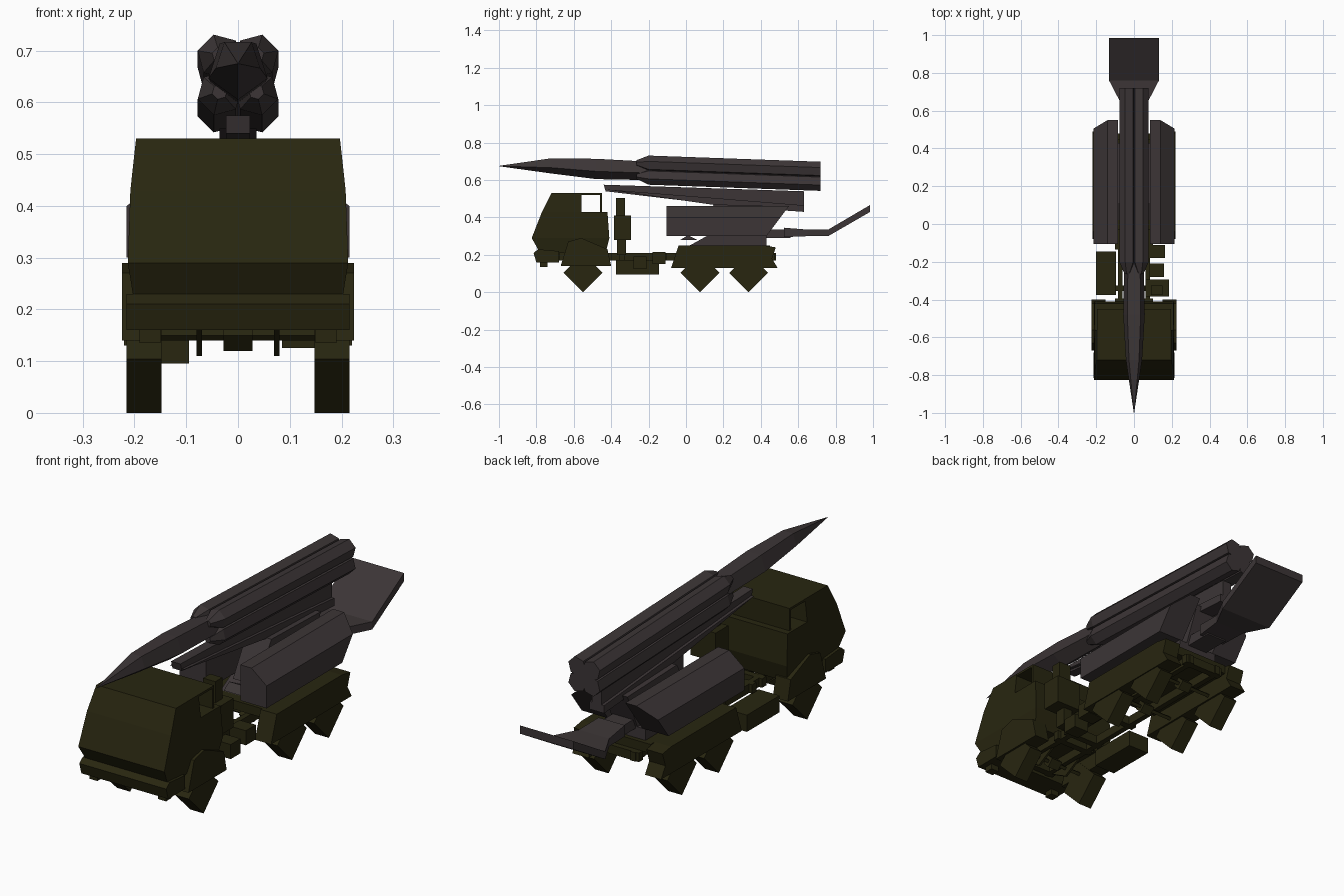
import bpy, bmesh, math

cube = bpy.data.objects.get("Cube")
if cube:
    bpy.data.objects.remove(cube, do_unlink=True)


def material(name, red, green, blue):
    mat = bpy.data.materials.new(name)
    mat.use_nodes = True
    colour = (red, green, blue, 1)
    mat.diffuse_color = colour
    mat.node_tree.nodes["Principled BSDF"].inputs["Base Color"].default_value = colour
    return mat


OLIVE = material("dark olive", .021, .019, .005)
GREY = material("warm grey", .045, .036, .037)

# Shared levels and half widths
HUB, FRAME, DECK, SILL, WAIST, ROOF = .104, .17, .25, .3, .43, .53
BODY_SIDE, TYRE_INNER, FRAME_SIDE = .215, .148, .085


def loft(name, rings, mat):
    """Skin matching rings of points and cap both ends."""
    bm = bmesh.new()
    rows = [[bm.verts.new(point) for point in ring] for ring in rings]
    for near, far in zip(rows, rows[1:]):
        for i in range(len(near)):
            bm.faces.new((near[i - 1], near[i], far[i], far[i - 1]))
    bm.faces.new(rows[0])
    bm.faces.new(rows[-1])
    bmesh.ops.recalc_face_normals(bm, faces=bm.faces)
    mesh = bpy.data.meshes.new(name)
    bm.to_mesh(mesh)
    bm.free()
    mesh.materials.append(mat)
    ob = bpy.data.objects.new(name, mesh)
    bpy.context.collection.objects.link(ob)


def slab(name, profile, left, right, mat=OLIVE):
    """Extrude a (y, z) side profile between two x positions."""
    loft(name, [[(x, y, z) for y, z in profile] for x in (left, right)], mat)


def central(name, profile, half_width, mat=OLIVE):
    slab(name, profile, -half_width, half_width, mat)


def pair(name, profile, inner, outer, mat=OLIVE):
    for side, sign in (("left", 1), ("right", -1)):
        slab(f"{side}_{name}", profile, sign * inner, sign * outer, mat)


def rect(back, front, low, high):
    return [(back, low), (front, low), (front, high), (back, high)]


def diamond(y, z, radius):
    return [(y - radius, z), (y, z - radius), (y + radius, z), (y, z + radius)]


def stack(name, rows):
    """Loft horizontal rectangles given as (z, half width, front, back)."""
    loft(name, [[(-w, front, z), (w, front, z), (w, back, z), (-w, back, z)]
                for z, w, front, back in rows], OLIVE)


def ring(sides, radius, y, x, z, turn):
    """Regular polygon facing along y, turned by an angle in radians."""
    angles = [turn + math.tau * i / sides for i in range(sides)]
    return [(x + radius * math.cos(a), y, z + radius * math.sin(a)) for a in angles]


# Cab with a raked windscreen and open rear side windows
stack("cab_lower", [(.21, .2, -.78, -.43), (.29, .213, -.825, -.41),
                    (WAIST, .208, -.77, -.42)])
stack("cab_upper", [(WAIST, .208, -.77, -.56), (ROOF, .197, -.72, -.56)])
central("cab_roof", rect(-.72, -.45, ROOF - .01, ROOF), .197)
central("cab_back_wall", rect(-.46, -.45, WAIST, ROOF), .197)
central("bumper", [(-.8, .16), (-.815, .21), (-.79, .23), (-.68, .22), (-.68, .16)],
        BODY_SIDE)
pair("bumper_foot", rect(-.78, -.74, .135, FRAME), .15, .19)
pair("front_wing", [(-.67, .14), (-.63, .27), (-.56, .29), (-.42, .23), (-.4, .14)],
     .15, .224)

# Four-sided wheels, axles and differentials
for label, y in (("front", -.55), ("middle", .075), ("rear", .335)):
    pair(f"{label}_wheel", diamond(y, HUB, HUB), TYRE_INNER, BODY_SIDE)
    central(f"{label}_axle", diamond(y, .15, .01), TYRE_INNER)
    central(f"{label}_differential", diamond(y, .15, .03), .028)
pair("front_spring", [(-.64, .16), (-.55, .11), (-.46, .16)], .07, .08)

# Mudguards over both back axles
pair("rear_mudguard", [(-.08, .13), (-.04, DECK), (.42, DECK), (.48, .24), (.46, .18),
                       (.49, .13)], .14, .22)

# Chassis and the equipment hung on it
pair("chassis_rail", rect(-.72, .48, FRAME, .21), .06, FRAME_SIDE)
for number, y in enumerate((-.66, -.41, -.34, -.12, .46)):
    central(f"cross_member_{number}", rect(y - .015, y + .015, FRAME, .21), .1)
central("rear_deck", rect(-.03, .45, .21, DECK), .14)
slab("fuel_tank", rect(-.375, -.145, .095, FRAME), -.2, -.095)
slab("battery_box", rect(-.28, -.21, .125, .19), FRAME_SIDE, .16)
slab("tool_box", rect(-.18, -.11, .15, .215), FRAME_SIDE, .165)
slab("intake_box", rect(-.385, -.295, .28, .41), .06, .185)
slab("intake_stack", rect(-.375, -.325, .41, .505), .09, .15)
slab("intake_support", rect(-.37, -.32, .2, .28), FRAME_SIDE, .13)

# Turntable and launcher column
central("turntable", [(.02, DECK), (.11, SILL), (WAIST, SILL), (WAIST, DECK)], .1, GREY)
central("launcher_column", [(.05, SILL), (.15, .47), (.5, .46), (WAIST, SILL)], .06, GREY)
central("turntable_nose", [(-.03, .28), (.01, .305), (.06, .28)], .05, GREY)

# Side lockers: bevelled outer shoulder and raked back end
LOCKER = [(FRAME_SIDE, SILL), (BODY_SIDE, SILL), (BODY_SIDE, .4), (.14, .46),
          (FRAME_SIDE, .46)]
for side, sign in (("left", 1), ("right", -1)):
    loft(f"{side}_locker",
         [[(sign * x, -.105, z) for x, z in LOCKER],
          [(sign * x, WAIST + (z - SILL) * .75, z) for x, z in LOCKER]], GREY)

# Launch rail on a wider wedge
central("launch_rail", [(-.44, .575), (-.43, .54), (.2, .465), (.63, WAIST), (.63, .54)],
        .023, GREY)
central("rail_base", [(-.43, .55), (.2, .46), (.63, WAIST), (.63, .465), (.2, .5)],
        .036, GREY)

# Blast deflector as (y, half width, bottom, top)
DEFLECTOR = [(.525, .065, .295, .345), (.65, .075, SILL, .335),
             (.76, .132, SILL, .335), (.985, .132, WAIST, .467)]
loft("blast_deflector", [[(-w, y, low), (w, y, low), (w, y, high), (-w, y, high)]
                         for y, w, low, high in DEFLECTOR], GREY)
central("deflector_arm", rect(.4, .56, .29, .335), .05, GREY)

# Five-sided rocket body as (y, radius, centre height)
BODY = [(-1, .001, .675), (-.72, .045, .68), (-.48, .06, .665), (-.22, .055, .655),
        (.72, .04, .622)]
loft("rocket_body", [ring(5, radius, y, 0, z, math.radians(54))
                     for y, radius, z in BODY], GREY)

# Four hexagonal boosters on the diagonals, with tapered noses
BOOSTER = [(-.265, .015, .656), (-.2, .044, .653), (.72, .044, .62)]
for quarter in range(4):
    angle = math.pi / 4 + quarter * math.pi / 2
    across, up = .05 * math.cos(angle), .05 * math.sin(angle)
    loft(f"booster_{quarter}", [ring(6, radius, y, across, z + up, angle + math.pi / 6)
                                for y, radius, z in BOOSTER], GREY)
